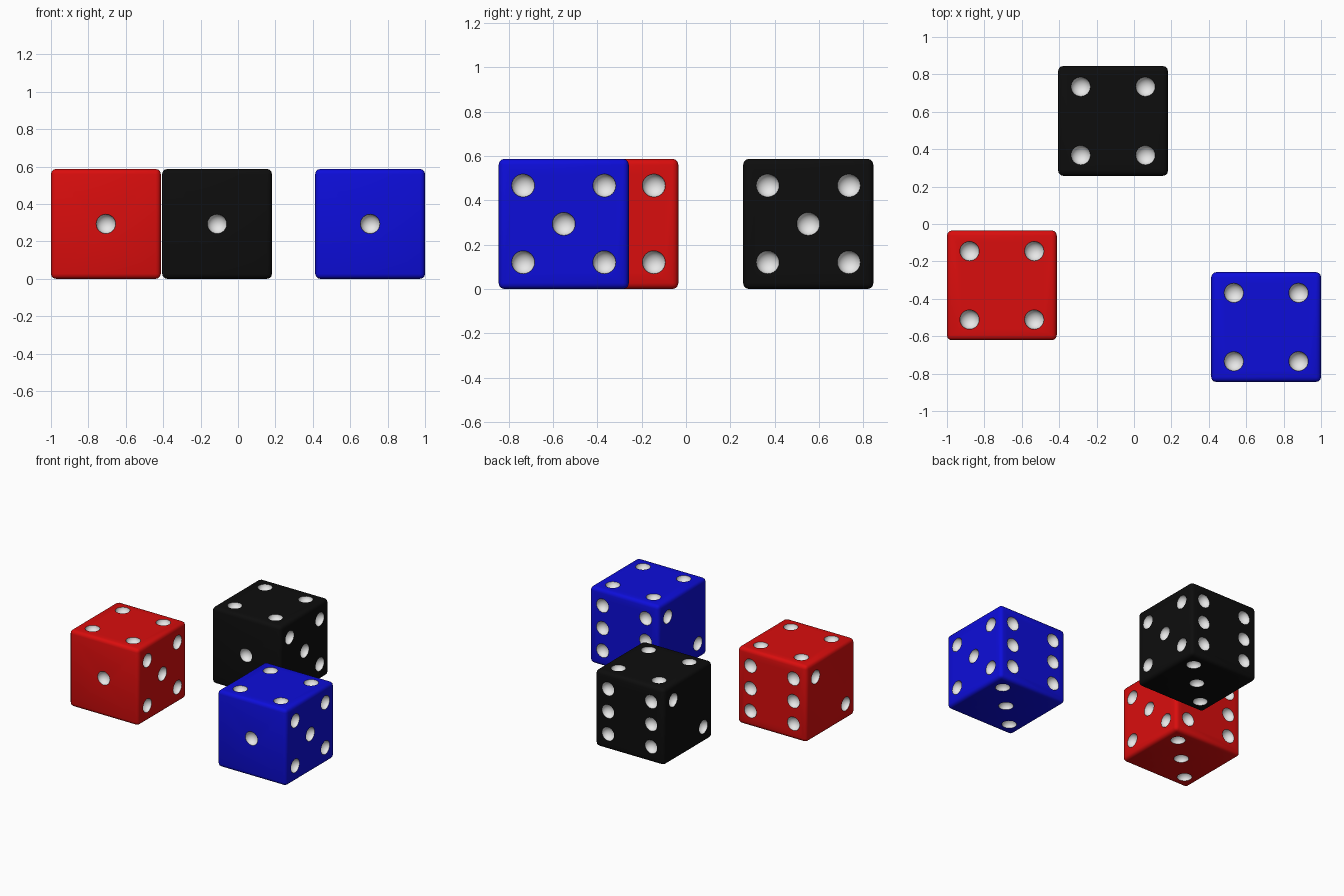
import bpy, bmesh, math
from mathutils import Vector, Matrix

if "Cube" in bpy.data.objects:
    bpy.data.objects.remove(bpy.data.objects["Cube"])

SIZE, H = 0.587, 0.2935      # die edge length and half of it
PIP_R, PIP_DEPTH = 0.052, 0.045
A, B = 0.183, 0.173          # pip offsets from the face centre


def material(name, rgb):
    m = bpy.data.materials.new(name)
    m.diffuse_color = (*rgb, 1)
    m.use_nodes = True
    m.node_tree.nodes["Principled BSDF"].inputs["Base Color"].default_value = m.diffuse_color
    return m


def new_object(name, bm, mats):
    me = bpy.data.meshes.new(name)
    bm.to_mesh(me)
    bm.free()
    for m in mats:
        me.materials.append(m)
    ob = bpy.data.objects.new(name, me)
    bpy.context.collection.objects.link(ob)
    return ob


# pip centres on each face
quad = [(-1, -1), (-1, 1), (1, -1), (1, 1)]
pips = [(0, -H, 0)]                                            # front: one
pips += [(-H, s * A, s * B) for s in (-1, 1)]                  # left: two
pips += [(s * A, s * A, -H) for s in (-1, 0, 1)]               # bottom: three
pips += [(a * B, b * A, H) for a, b in quad]                   # top: four
pips += [(H, a * A, b * B) for a, b in quad + [(0, 0)]]        # right: five
pips += [(a * A, H, b * B) for a in (-1, 1) for b in (-1, 0, 1)]  # back: six


def pip_cutter(name, mats):
    bm = bmesh.new()
    for p in pips:
        n = Vector([round(c / H) if abs(abs(c) - H) < 1e-6 else 0 for c in p])
        rot = n.to_track_quat('Z', 'Y').to_matrix().to_4x4()
        mat = Matrix.Translation(p) @ rot @ Matrix.Diagonal((1, 1, PIP_DEPTH / PIP_R, 1))
        # centre lies just outside the face so no sphere ring is coplanar with it
        mat = Matrix.Translation(n * 0.001) @ mat
        bmesh.ops.create_uvsphere(bm, u_segments=24, v_segments=14, radius=PIP_R, matrix=mat)
    for f in bm.faces:
        f.material_index = 1
    return new_object(name, bm, mats)


def die(name, body, white, x, y):
    # rounded cube
    bm = bmesh.new()
    bmesh.ops.create_cube(bm, size=SIZE)
    bmesh.ops.bevel(bm, geom=bm.edges[:], offset=0.027, segments=3, profile=0.5, affect='EDGES')
    ob = new_object(name, bm, [body, white])
    # hollow pips
    cutter = pip_cutter(name + "_pip_cutter", [body, white])
    mod = ob.modifiers.new("pips", 'BOOLEAN')
    mod.operation, mod.solver, mod.object = 'DIFFERENCE', 'EXACT', cutter
    bpy.ops.object.select_all(action='DESELECT')
    bpy.context.view_layer.objects.active = ob
    ob.select_set(True)
    bpy.ops.object.modifier_apply(modifier=mod.name)
    bpy.data.objects.remove(cutter)
    bpy.ops.object.shade_smooth_by_angle(angle=math.radians(35))
    ob.location = (x, y, H)


white = material("white", (0.8, 0.8, 0.8))
die("red_die", material("red", (0.7, 0.004, 0.004)), white, -0.7065, -0.328)
die("black_die", material("black", (0.004, 0.004, 0.004)), white, -0.112, 0.551)
die("blue_die", material("blue", (0.004, 0.004, 0.7)), white, 0.7065, -0.551)
